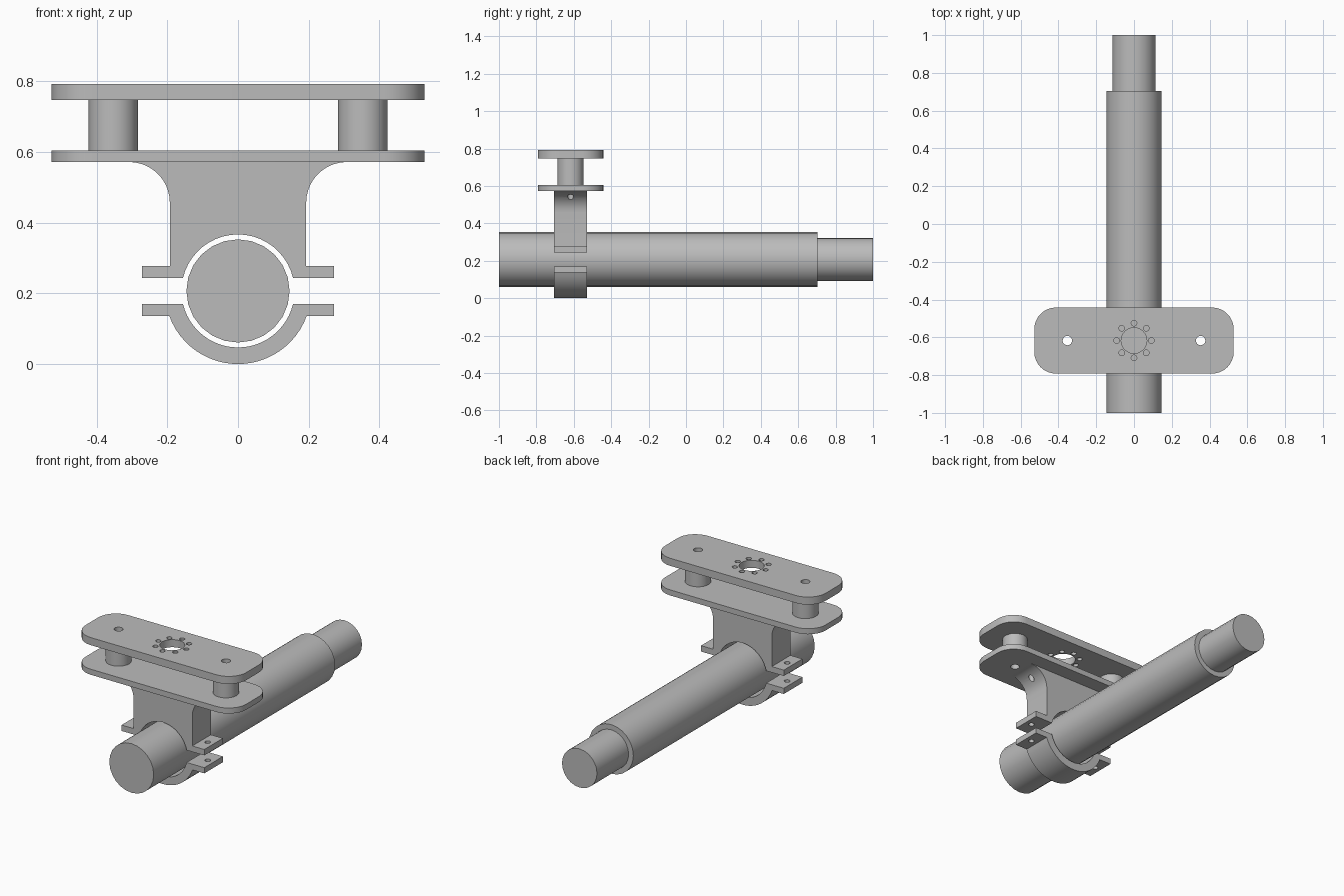
import bpy, bmesh
from math import sin, cos, pi, asin, radians
from mathutils import Matrix, Vector

if "Cube" in bpy.data.objects:
    bpy.data.objects.remove(bpy.data.objects["Cube"])

grey = bpy.data.materials.new("machined grey")
grey.diffuse_color = (0.5, 0.5, 0.5, 1)
grey.use_nodes = True
grey.node_tree.nodes["Principled BSDF"].inputs["Base Color"].default_value = (0.5, 0.5, 0.5, 1)

AXIS_Z = 0.207      # shaft centre height
MID_Y = -0.617      # centre line of the bracket
POST_X = 0.353      # spacer offset
UP = Matrix.Identity(3)
BACK = Matrix(((1, 0, 0), (0, 0, 1), (0, 1, 0)))   # profile x, z swept along y


def arc(cx, cy, r, start, end, steps):
    """Points on an arc, angles in degrees."""
    angles = [radians(start + (end - start) * i / steps) for i in range(steps + 1)]
    return [(cx + r * cos(a), cy + r * sin(a)) for a in angles]


def circle(cx, cy, r, steps=24):
    return arc(cx, cy, r, 0, 360, steps)[:-1]


def prisms(name, outlines, low, high, frame=UP):
    """One object made of closed outlines swept from low to high."""
    bm = bmesh.new()
    for outline in outlines:
        rings = [[bm.verts.new(frame @ Vector((x, y, d))) for x, y in outline]
                 for d in (low, high)]
        bm.faces.new(rings[0])
        bm.faces.new(rings[1])
        for i in range(len(outline)):
            bm.faces.new((rings[0][i - 1], rings[0][i], rings[1][i], rings[1][i - 1]))
    bmesh.ops.recalc_face_normals(bm, faces=bm.faces)
    mesh = bpy.data.meshes.new(name)
    bm.to_mesh(mesh)
    bm.free()
    mesh.materials.append(grey)
    obj = bpy.data.objects.new(name, mesh)
    bpy.context.collection.objects.link(obj)
    return obj


def select(obj):
    bpy.ops.object.select_all(action='DESELECT')
    obj.select_set(True)
    bpy.context.view_layer.objects.active = obj


def finish(obj, holes=()):
    """Drill vertical holes, then smooth the round surfaces."""
    select(obj)
    if holes:
        cutter = prisms("drill", holes, -0.1, 1)
        mod = obj.modifiers.new("holes", 'BOOLEAN')
        mod.operation = 'DIFFERENCE'
        mod.solver = 'EXACT'
        mod.object = cutter
        bpy.ops.object.modifier_apply(modifier=mod.name)
        bpy.data.objects.remove(cutter)
    bpy.ops.object.shade_smooth_by_angle(angle=radians(30))


# Stepped shaft
finish(prisms("shaft", [circle(0, AXIS_Z, 0.146)], -1, 0.703, BACK))
finish(prisms("shaft_end", [circle(0, AXIS_Z, 0.115)], 0.703, 1, BACK))

# Rounded plates
HALF_X, HALF_Y, CORNER = 0.528, 0.175, 0.115
plate = []
for turn, (sx, sy) in enumerate(((1, 1), (-1, 1), (-1, -1), (1, -1))):
    plate += arc(sx * (HALF_X - CORNER), MID_Y + sy * (HALF_Y - CORNER),
                 CORNER, 90 * turn, 90 * turn + 90, 8)
bolts = [circle(s * POST_X, MID_Y, 0.025, 16) for s in (-1, 1)]
pattern = [circle(0, MID_Y, 0.068)]
pattern += [circle(0.092 * cos(k * pi / 4), MID_Y + 0.092 * sin(k * pi / 4), 0.015, 16)
            for k in range(8)]
finish(prisms("lower_plate", [plate], 0.572, 0.605), bolts)
finish(prisms("upper_plate", [plate], 0.748, 0.793), bolts + pattern)

# Spacers between the plates
for name, side, bolt in (("right_spacer", -1, bolts[0]), ("left_spacer", 1, bolts[1])):
    finish(prisms(name, [circle(side * POST_X, MID_Y, 0.07)], 0.605, 0.748), [bolt])

# Clamp halves
INNER, OUTER, EAR = 0.16, 0.207, 0.272
FRONT, REAR = -0.705, -0.53
SIDE, FILLET, TOP = 0.193, 0.115, 0.572
ear_holes = [circle(s * 0.233, MID_Y, 0.016, 16) for s in (-1, 1)]


def drop(r, z):
    """Angle below or above the axis where radius r meets height z."""
    return asin((z - AXIS_Z) / r) * 180 / pi


a = drop(INNER, 0.243)
half = [(EAR, 0.243), (EAR, 0.278), (SIDE, 0.278)]
half += arc(SIDE + FILLET, TOP - FILLET, FILLET, 180, 90, 10)
upper = arc(0, AXIS_Z, INNER, 180 - a, a, 20) + half
upper += [(-x, z) for x, z in reversed(half)]
finish(prisms("upper_clamp", [upper], FRONT, REAR, BACK), ear_holes)

a, b = drop(INNER, 0.17), drop(OUTER, 0.136)
lower = arc(0, AXIS_Z, INNER, a, -180 - a, 24)
lower += [(-EAR, 0.17), (-EAR, 0.136)]
lower += arc(0, AXIS_Z, OUTER, -180 - b, b, 24)
lower += [(EAR, 0.136), (EAR, 0.17)]
finish(prisms("lower_clamp", [lower], FRONT, REAR, BACK), ear_holes)
